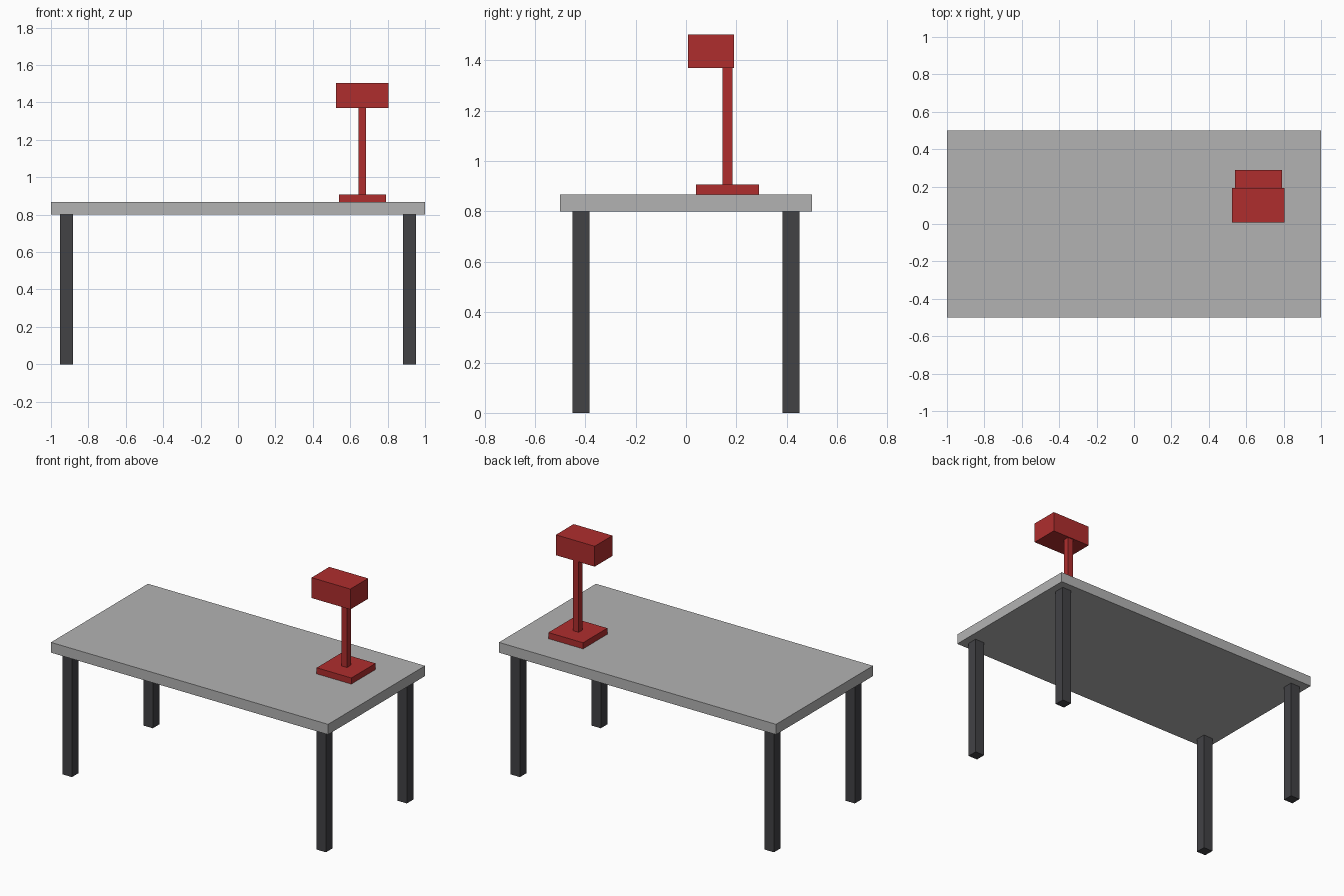
import bpy

cube = bpy.data.objects.get("Cube")
if cube:
    bpy.data.objects.remove(cube, do_unlink=True)


def make_material(name, color):
    mat = bpy.data.materials.new(name)
    mat.use_nodes = True
    mat.diffuse_color = (*color, 1)
    mat.node_tree.nodes["Principled BSDF"].inputs["Base Color"].default_value = (*color, 1)
    return mat


def box(name, center, size, mat):
    """Box with its size baked into the mesh."""
    bpy.ops.mesh.primitive_cube_add(size=1, location=center)
    obj = bpy.context.object
    obj.name = obj.data.name = name
    for v in obj.data.vertices:
        v.co = [c * s for c, s in zip(v.co, size)]
    obj.data.materials.append(mat)
    return obj


grey = make_material("tabletop grey", (0.45, 0.45, 0.45))
dark = make_material("leg charcoal", (0.054, 0.054, 0.06))
red = make_material("lamp red", (0.43, 0.027, 0.027))

# Table: slab on four square legs
LEG_H, LEG_W, TOP_T = 0.8, 0.067, 0.067
TOP_Z = LEG_H + TOP_T
box("tabletop", (0, 0, LEG_H + TOP_T / 2), (2, 1, TOP_T), grey)
for y_name, sy in (("front", -1), ("back", 1)):
    for x_name, sx in (("right", -1), ("left", 1)):
        box(f"{y_name}_{x_name}_leg", (sx * 0.917, sy * 0.417, LEG_H / 2),
            (LEG_W, LEG_W, LEG_H), dark)

# Desk lamp: base plate, stem, and a head reaching forward
LX, LY = 0.665, 0.165
BASE_T, HEAD_Z, HEAD_H = 0.04, 1.37, 0.133
stem_z = TOP_Z + BASE_T
box("lamp_base", (LX, LY, TOP_Z + BASE_T / 2), (0.25, 0.25, BASE_T), red)
box("lamp_stem", (LX, LY, (stem_z + HEAD_Z) / 2), (0.04, 0.04, HEAD_Z - stem_z), red)
box("lamp_head", (LX, LY - 0.065, HEAD_Z + HEAD_H / 2), (0.28, 0.183, HEAD_H), red)
